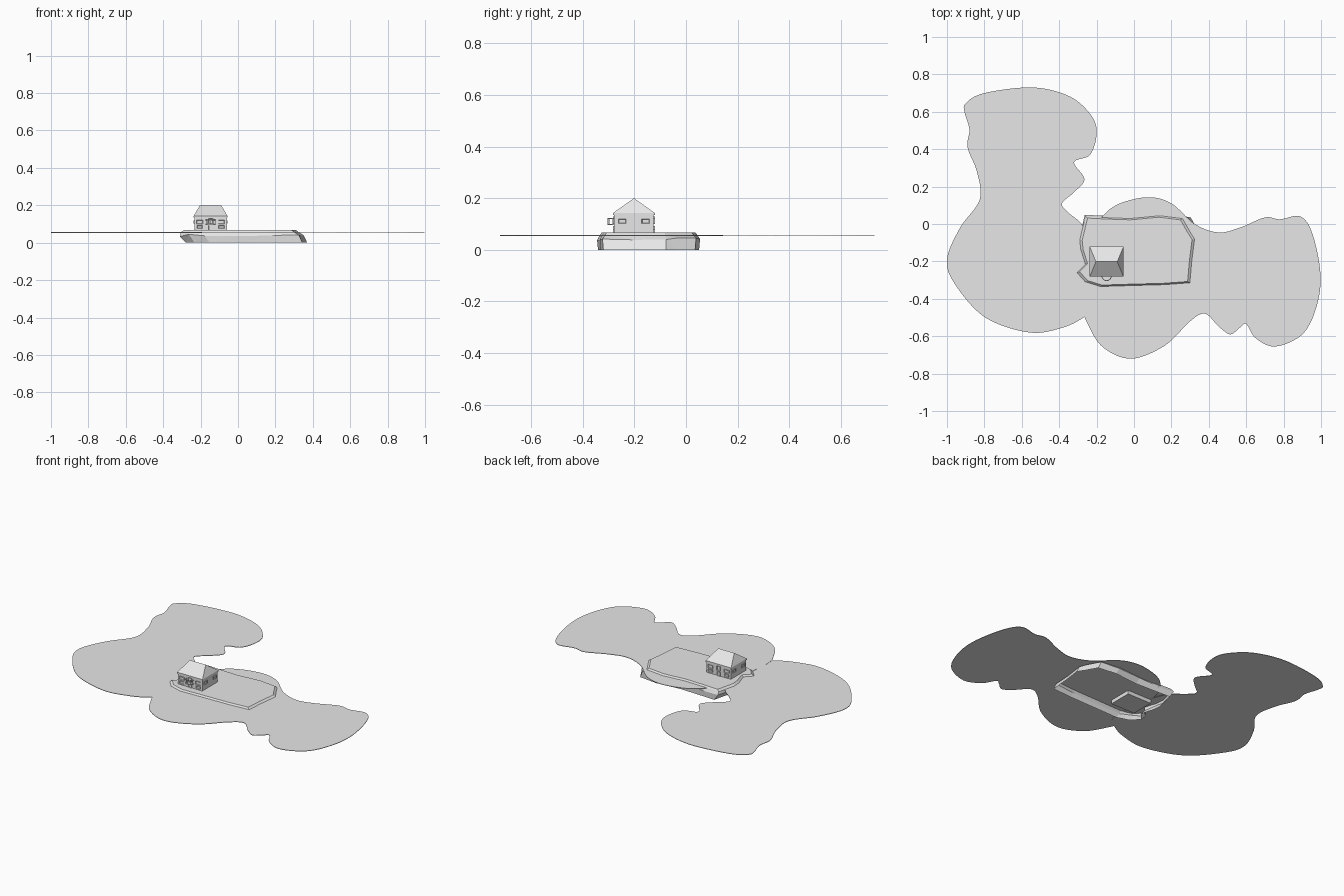
import bpy
import bmesh
import math
import random
from mathutils import Matrix, Vector

default_cube = bpy.data.objects.get("Cube")
if default_cube:
    bpy.data.objects.remove(default_cube, do_unlink=True)

random.seed(4)

# One plain grey for everything
grey = bpy.data.materials.new("plain grey")
grey.use_nodes = True
grey.diffuse_color = (.8, .8, .8, 1)
grey.node_tree.nodes["Principled BSDF"].inputs["Base Color"].default_value = (.8, .8, .8, 1)


def finish(name, bm, recalc=True):
    """Turn a bmesh into a named, flat shaded object."""
    if recalc:
        bmesh.ops.recalc_face_normals(bm, faces=bm.faces[:])
    mesh = bpy.data.meshes.new(name)
    bm.to_mesh(mesh)
    bm.free()
    mesh.materials.append(grey)
    obj = bpy.data.objects.new(name, mesh)
    bpy.context.scene.collection.objects.link(obj)
    return obj


def add_box(bm, low, high):
    """Add an axis-aligned box between two corners."""
    low, high = Vector(low), Vector(high)
    matrix = Matrix.Translation((low + high) / 2) @ Matrix.Diagonal((*(high - low), 1))
    return bmesh.ops.create_cube(bm, size=1, matrix=matrix)["verts"]


def smooth_loop(points, steps=8):
    """Closed smooth curve through the given points."""
    result = []
    count = len(points)
    for i in range(count):
        a, b, c, d = (Vector(points[(i + k) % count]) for k in (-1, 0, 1, 2))
        for s in range(steps):
            t = s / steps
            result.append(b + (c - a) * t / 2
                          + (a - b * 2.5 + c * 2 - d / 2) * t ** 2
                          + (b * 3 - a - c * 3 + d) * t ** 3 / 2)
    return result


def water_sheet(name, points, bottom, top):
    """Thin slab with a smooth, irregular shoreline."""
    bm = bmesh.new()
    outline = smooth_loop(points)
    face = bm.faces.new([bm.verts.new((p.x, p.y, bottom)) for p in outline])
    grown = bmesh.ops.extrude_face_region(bm, geom=[face])["geom"]
    verts = [g for g in grown if isinstance(g, bmesh.types.BMVert)]
    bmesh.ops.translate(bm, verts=verts, vec=(0, 0, top - bottom))
    return finish(name, bm)


# Two overlapping sheets of water
water_sheet("water_west", [
    (-.9, .645), (-.8, .7), (-.54, .73), (-.34, .68), (-.225, .575), (-.2, .48),
    (-.235, .37), (-.32, .33), (-.265, .24), (-.32, .17), (-.385, .11), (-.35, .06),
    (-.28, 0), (-.23, -.1), (-.2, -.3), (-.2, -.43), (-.27, -.5), (-.385, -.555),
    (-.56, -.58), (-.795, -.5), (-.955, -.325), (-1, -.19), (-.93, -.02),
    (-.825, .13), (-.84, .28), (-.89, .41), (-.88, .505), (-.905, .595)], .053, .056)

water_sheet("water_east", [
    (-.165, .045), (-.075, .11), (.075, .143), (.2, .11), (.325, 0), (.45, -.045),
    (.565, -.02), (.7, .035), (.78, .025), (.89, .04), (.955, -.055), (.997, -.27),
    (.975, -.445), (.9, -.59), (.755, -.655), (.65, -.61), (.6, -.535), (.565, -.555),
    (.515, -.59), (.455, -.55), (.38, -.48), (.3, -.52), (.165, -.65), (-.015, -.72),
    (-.165, -.66), (-.245, -.54), (-.27, -.45), (-.25, -.25), (-.22, -.05)], .054, .057)

# Island: faceted rock skirt, open underneath, with a flat top
shore = [(-.26, .04), (-.165, .035), (-.02, .03), (.14, .045), (.26, .03), (.3, -.04),
         (.325, -.08), (.31, -.2), (.3, -.315), (.165, -.325), (-.02, -.33), (-.18, -.335),
         (-.26, -.31), (-.305, -.26), (-.26, -.215), (-.285, -.135), (-.29, -.085)]
center = Vector((0, -.145))
# each level: scale, shift in x, height, roughness
levels = [(.955, 0, .067, 0), (1, 0, .056, 0), (1.05, .01, .04, .008), (1.03, .035, 0, 0)]
bm = bmesh.new()
rings = []
for scale, shift, height, rough in levels:
    ring = []
    for point in shore:
        p = center + (Vector(point) - center) * scale
        lift = random.uniform(-rough, rough)
        ring.append(bm.verts.new((p.x + shift, p.y, height + lift)))
    rings.append(ring)
bm.faces.new(rings[0])
for upper, lower in zip(rings, rings[1:]):
    for i in range(len(shore)):
        j = (i + 1) % len(shore)
        bm.faces.new((upper[i], upper[j], lower[j], lower[i]))
bmesh.ops.recalc_face_normals(bm, faces=bm.faces[:])
if next(f for f in bm.faces if len(f.verts) > 4).normal.z < 0:
    bmesh.ops.reverse_faces(bm, faces=bm.faces[:])
bmesh.ops.triangulate(bm, faces=[f for f in bm.faces if len(f.verts) == 4])
finish("island", bm, recalc=False)

# House walls, continuing down into the ground
west, east, front, back = -.233, -.06, -.278, -.125
mid_x, mid_y = (west + east) / 2, (front + back) / 2
bm = bmesh.new()
add_box(bm, (west, front, .03), (east, back, .138))
finish("house_walls", bm)

# Eaves and hipped roof
lip = .004
bm = bmesh.new()
add_box(bm, (west - lip, front - lip, .134), (east + lip, back + lip, .143))
finish("eaves", bm)

bm = bmesh.new()
top_verts = [v for v in add_box(bm, (west - lip, front - lip, .143),
                                (east + lip, back + lip, .2)) if v.co.z > .17]
for v in top_verts:
    v.co.y = mid_y
    v.co.x = mid_x + math.copysign(.057, v.co.x - mid_x)
bmesh.ops.remove_doubles(bm, verts=bm.verts[:], dist=.0001)
finish("hip_roof", bm)


def opening(name, wall, along, height, width, tall):
    """Framed window or door plate with a recessed pane on one wall."""
    spot, normal = {
        "front": ((along, front), Vector((0, -1, 0))),
        "back": ((along, back), Vector((0, 1, 0))),
        "east": ((east, along), Vector((1, 0, 0))),
        "west": ((west, along), Vector((-1, 0, 0)))}[wall]
    half = Vector((width / 2, .004, tall / 2))
    if normal.x:
        half = Vector((half.y, half.x, half.z))
    middle = Vector((*spot, height))
    bm = bmesh.new()
    add_box(bm, middle - half, middle + half)
    bm.normal_update()
    pane = max(bm.faces, key=lambda f: f.normal.dot(normal))
    bmesh.ops.inset_individual(bm, faces=[pane], thickness=.003)
    bmesh.ops.translate(bm, verts=pane.verts[:], vec=normal * -.003)
    finish(name, bm)


# Windows and doors
upper_z, lower_z = .111, .084
for wall in ("front", "back"):
    for side, sign in (("west", -1), ("east", 1)):
        x = mid_x + sign * .058
        opening(f"{wall}_upper_window_{side}", wall, x, upper_z, .034, .021)
        opening(f"{wall}_lower_window_{side}", wall, x, lower_z, .03, .016)
    opening(f"{wall}_door", wall, mid_x, .08, .022, .026)
    opening(f"{wall}_middle_window", wall, mid_x, .115, .024, .028)
for wall in ("east", "west"):
    for part, sign in (("front", -1), ("back", 1)):
        opening(f"{wall}_window_{part}", wall, mid_y + sign * .045, upper_z, .03, .018)

# Half-round balcony: floor, posts and handrail
radius, sides = .027, 10
arc = [(math.cos(math.pi * i / sides), -math.sin(math.pi * i / sides))
       for i in range(sides + 1)]


def half_round(name, bottom, top, inner):
    """Half disc, or half ring when the inner radius is positive."""
    bm = bmesh.new()
    outline = [(x * radius, y * radius) for x, y in arc]
    if inner:
        outline += [(x * inner, y * inner) for x, y in reversed(arc)]
    face = bm.faces.new([bm.verts.new((mid_x + x, front + y, bottom)) for x, y in outline])
    grown = bmesh.ops.extrude_face_region(bm, geom=[face])["geom"]
    verts = [g for g in grown if isinstance(g, bmesh.types.BMVert)]
    bmesh.ops.translate(bm, verts=verts, vec=(0, 0, top - bottom))
    finish(name, bm)


half_round("balcony_floor", .096, .1, 0)
half_round("balcony_handrail", .119, .123, radius - .004)
bm = bmesh.new()
for x, y in arc[1:-1:2]:
    px, py = mid_x + x * (radius - .002), front + y * (radius - .002)
    add_box(bm, (px - .0015, py - .0015, .1), (px + .0015, py + .0015, .119))
finish("balcony_posts", bm)
